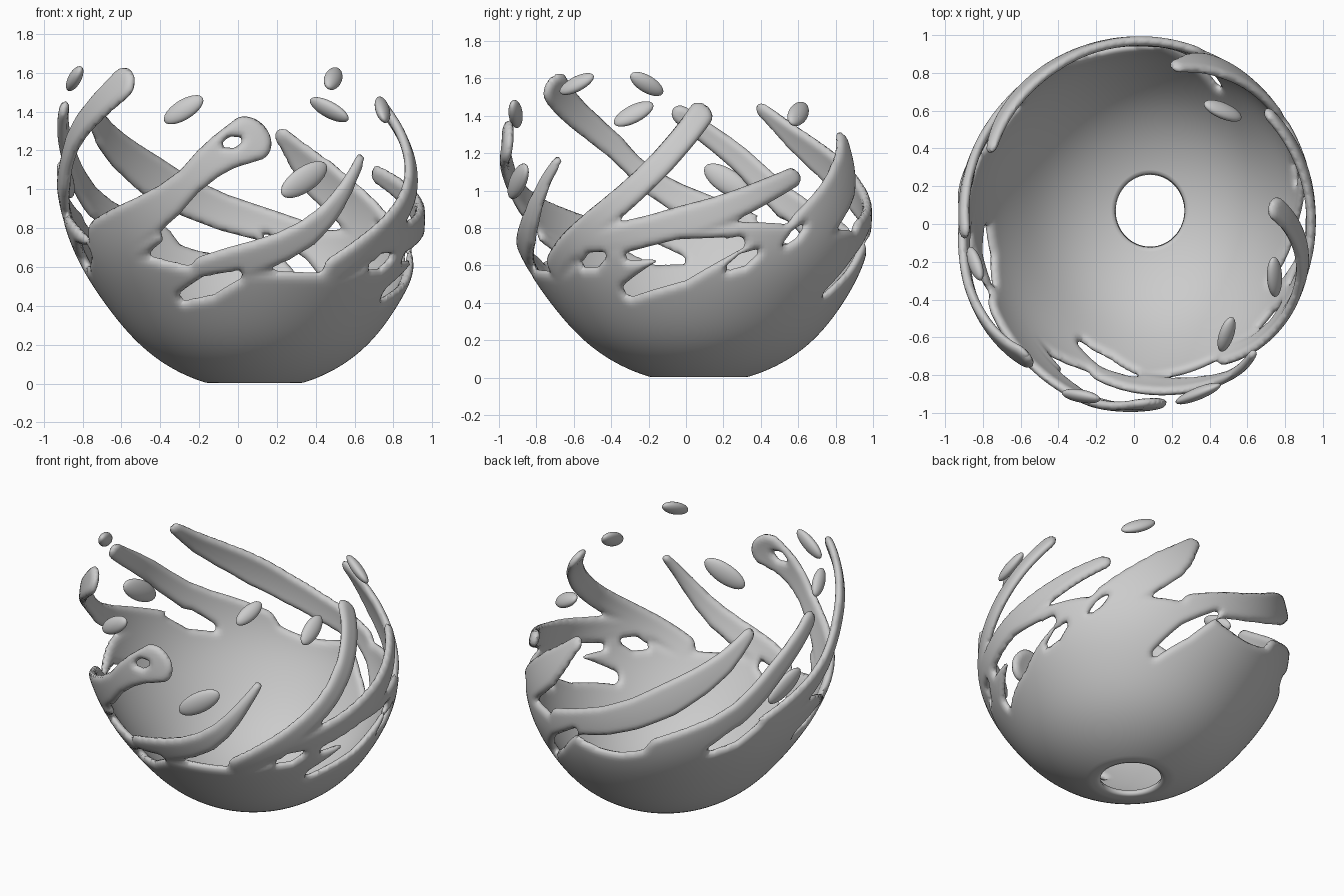
import bpy, bmesh
from math import sin, cos, asin, acos, pi, sqrt, exp, radians
from mathutils import Matrix, Vector

if "Cube" in bpy.data.objects:
    bpy.data.objects.remove(bpy.data.objects["Cube"])

# Overall form: slightly leaning oval shell, addressed by angle a and height z
SX, SY = .965, 1.01

def rad(z):
    r = 0.95 * sqrt(max(0.001, 1 - (z - 0.992) ** 2))
    return r * (1 - 0.03 * exp(-((z - 0.35) / 0.25) ** 2))

def centre(z):
    return 0.085 - 0.075 * z * z, 0.07 - 0.07 * z * z

def surf(a, z):
    cx, cy = centre(z)
    return Vector((cx + SX * rad(z) * cos(a), cy + SY * rad(z) * sin(a), z))

def frame(a, z):
    t = (surf(a + .01, z) - surf(a - .01, z)).normalized()
    m = (surf(a, z + .005) - surf(a, z - .005)).normalized()
    n = t.cross(m).normalized()
    return t, n.cross(t), n

def wrap(a):
    return (a + pi) % (2 * pi) - pi

# Angle of a point seen on the front, back, right or left side
def ang(side, p, z):
    i = side in "RL"
    q = (p - centre(z)[i]) / (rad(z) * (SX, SY)[i])
    q = max(-1, min(1, q))
    return {"F": -acos(q), "B": acos(q), "R": asin(q), "L": pi - asin(q)}[side]

# Smooth tapered stroke over the shell: widths at root, middle and tip
def stroke(widths, *pts):
    p = []
    for s, x, z in pts:
        a = ang(s, x, z)
        p.append(Vector((p[-1].x + wrap(a - p[-1].x) if p else a, z)))
    p = [2 * p[0] - p[1]] + p + [2 * p[-1] - p[-2]]
    n, steps, path = len(p) - 3, 8, []
    for i in range(steps + 1):
        u = i / steps * n
        k = min(int(u), n - 1)
        t = u - k
        A, B, C, D = p[k:k + 4]
        q = B + (C - A) * (t / 2) + (2 * A - 5 * B + 4 * C - D) * (t * t / 2) + (3 * B - A - 3 * C + D) * (t ** 3 / 2)
        w = 2 * i / steps
        j = min(int(w), 1)
        path.append((q.x, q.y, widths[j] + (widths[j + 1] - widths[j]) * (w - j)))
    return [(*a, b[0] - a[0], b[1] - a[1], b[2] - a[2]) for a, b in zip(path, path[1:])]

# Swirling splash strands
front_loop = stroke((.14, .07, .115), ("F", -.68, .71), ("F", -.4, .91), ("F", -.12, 1.16), ("F", .06, 1.26))
front_lip = stroke((.05, .04, .025), ("F", -.55, .66), ("F", -.41, .75))
front_tongue = stroke((.09, .07, .022), ("F", -.15, .57), ("F", .35, .77), ("F", .63, 1.16))
right_blade = stroke((.07, .065, .06), ("F", .5, .59), ("R", -.45, .86), ("R", -.2, 1.08), ("R", .08, 1.41))
right_band = stroke((.06, .09, .05), ("R", -.6, .7), ("R", 0, .83), ("R", .57, 1.07))
back_spike = stroke((.13, .12, .05), ("R", .65, .78), ("B", .43, 1.05), ("B", .24, 1.26))
back_blade = stroke((.08, .115, .045), ("B", .3, .77), ("B", -.2, .93), ("L", .65, 1.22), ("L", .42, 1.42))
left_blade = stroke((.1, .08, .055), ("B", -.4, .72), ("L", .55, .92), ("L", .25, 1.2), ("L", -.02, 1.4))
corner_blade = stroke((.1, .06, .085), ("L", .3, .8), ("L", -.15, 1.02), ("L", -.42, 1.27), ("F", -.6, 1.54))
strands = [front_loop, front_lip, front_tongue, right_blade, right_band, back_spike,
           back_blade, left_blade, corner_blade]

# Spindle-shaped openings torn through the wall
def tear(w, start, end):
    return stroke((.45 * w, w, .45 * w), start, end)

holes = [
    tear(.05, ("F", -.28, .45), ("F", 0, .56)),
    tear(.03, ("F", -.07, 1.23), ("F", .01, 1.255)),
    tear(.04, ("R", -.54, .605), ("R", -.44, .655)),
    tear(.08, ("R", -.3, .47), ("R", .28, .72)),
    tear(.05, ("R", -.3, .65), ("R", .25, .73)),
    tear(.035, ("R", .23, .59), ("R", .37, .67)),
    tear(.025, ("R", .53, .72), ("R", .62, .81)),
    tear(.045, ("R", .74, .46), ("B", .15, .75)),
    tear(.06, ("L", .62, .72), ("L", .4, .85)),
    tear(.06, ("L", -.03, .63), ("L", -.3, .69)),
]

# Height of the solid bowl at nine even stations round the circle
rim = [.87, .68, .59, .57, .72, .83, .79, .67, .85]

def rim_z(a):
    u = (a + pi) / (2 * pi) * len(rim)
    k = int(u)
    t = (1 - cos(pi * (u - k))) / 2
    return rim[k % 9] * (1 - t) + rim[(k + 1) % 9] * t

def stroke_depth(segs, a, z, R):
    best = -1
    for a0, z0, r0, da, dz, dr in segs:
        px, py = wrap(a - a0) * R, z - z0
        vx, vy = da * R, dz
        t = max(0, min(1, (px * vx + py * vy) / (vx * vx + vy * vy + 1e-9)))
        best = max(best, r0 + dr * t - sqrt((px - vx * t) ** 2 + (py - vy * t) ** 2))
    return best

def blend_max(a, b, k=.035):
    h = max(0, k - abs(a - b)) / k
    return max(a, b) + h * h * k / 4

def depth(a, z):
    if z < .34:
        return .1
    R = rad(z)
    d = (rim_z(a) - z) * .9
    for s in strands:
        d = blend_max(d, stroke_depth(s, a, z, R))
    for s in holes:
        if d > 0:
            d = min(d, -stroke_depth(s, a, z, R))
    return d

# Wall: trim a fine grid to the splash outline, with rounded thickness
NA, NZ, H = 280, 100, .025
f0, f1 = .16, 2.3
zs = [.012 + .99 * (cos(f0) - cos(f0 + (f1 - f0) * j / NZ)) for j in range(NZ + 1)]
angles = [wrap(2 * pi * i / NA) for i in range(NA)]
grid = [[(a, z, depth(a, z)) for a in angles] for z in zs]

bm = bmesh.new()
cache = {}

def wall_vert(key, a, z, d, edge):
    if key not in cache:
        p, n = surf(a, z), frame(a, z)[2]
        h = 0 if edge else H * sqrt(max(0, 1 - (1 - min(d / .04, 1)) ** 2))
        pair = [p] if edge else [p + n * h, p - n * h]
        vs = [bm.verts.new((q.x, q.y, max(q.z, .003))) for q in pair]
        cache[key] = (vs[0], vs[-1])
    return cache[key]

for j in range(NZ):
    for i in range(NA):
        ids = [(j, i), (j, (i + 1) % NA), (j + 1, (i + 1) % NA), (j + 1, i)]
        for tri in ((0, 1, 2), (0, 2, 3)):
            poly = []
            for k in range(3):
                p, q = ids[tri[k]], ids[tri[(k + 1) % 3]]
                A, B = grid[p[0]][p[1]], grid[q[0]][q[1]]
                if A[2] > 0:
                    poly.append(wall_vert(p, *A, p[0] == 0))
                if (A[2] > 0) != (B[2] > 0):
                    e = (min(p, q), max(p, q))
                    A, B = (grid[r][c] for r, c in e)
                    t = max(.03, min(.97, A[2] / (A[2] - B[2])))
                    poly.append(wall_vert(e, A[0] + wrap(B[0] - A[0]) * t, A[1] + (B[1] - A[1]) * t, 0, True))
            if len(poly) >= 3:
                for side in ([v[0] for v in poly], [v[1] for v in reversed(poly)]):
                    if not bm.faces.get(side):
                        bm.faces.new(side)

def finish(bm, name):
    me = bpy.data.meshes.new(name)
    bm.to_mesh(me)
    bm.free()
    for p in me.polygons:
        p.use_smooth = True
    bpy.context.collection.objects.link(bpy.data.objects.new(name, me))

finish(bm, "splash_bowl")

# Loose droplets follow the swirl and shrink with height
drops = [("F", .34, 1.05), ("F", -.28, 1.41), ("R", -.28, 1.41), ("F", .49, 1.57),
         ("L", -.21, 1.57), ("B", .47, 1.41), ("L", .22, 1.05)]
for n, (s, x, z) in enumerate(drops):
    a, size = ang(s, x, z), .23 - .08 * z
    t, m, nrm = frame(a, z)
    c, k = cos(radians(32)), sin(radians(32))
    M = Matrix(((t * c + m * k) * size, (m * c - t * k) * size * .45, nrm * .033)).transposed().to_4x4()
    M.translation = surf(a, z)
    b = bmesh.new()
    bmesh.ops.create_uvsphere(b, u_segments=24, v_segments=16, radius=1, matrix=M)
    finish(b, f"droplet_{n + 1}")
